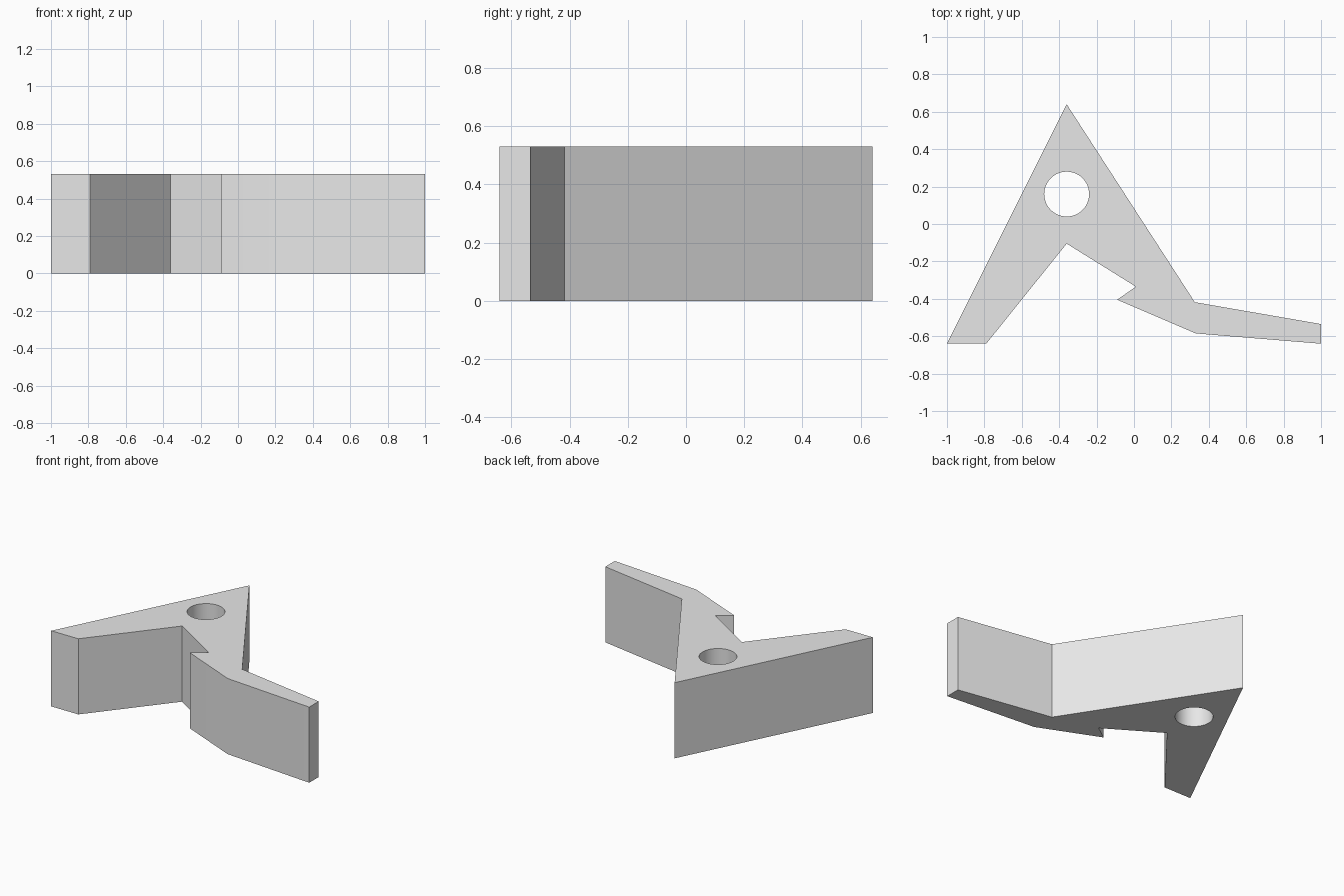
import bpy
import bmesh
from math import radians

old = bpy.data.objects.get("Cube")
if old:
    bpy.data.objects.remove(old, do_unlink=True)

HEIGHT = 0.53
OUTLINE = [(-1, -0.64), (-0.79, -0.64), (-0.36, -0.105), (0.01, -0.335),
           (-0.09, -0.405), (0.33, -0.585), (1, -0.64), (1, -0.535),
           (0.325, -0.418), (-0.36, 0.64)]
HOLE_CENTRE = (-0.36, 0.16)
HOLE_RADIUS = 0.12

grey = bpy.data.materials.new("light_grey")
grey.use_nodes = True
grey.diffuse_color = (0.8, 0.8, 0.8, 1)
grey.node_tree.nodes["Principled BSDF"].inputs["Base Color"].default_value = (0.8, 0.8, 0.8, 1)

# Angled bracket: extruded outline with a notch in its inner edge
bm = bmesh.new()
base = bm.faces.new([bm.verts.new((x, y, 0)) for x, y in OUTLINE])
top = bmesh.ops.extrude_face_region(bm, geom=[base], use_keep_orig=True)["geom"]
bmesh.ops.translate(bm, vec=(0, 0, HEIGHT),
                    verts=[v for v in top if isinstance(v, bmesh.types.BMVert)])
bmesh.ops.recalc_face_normals(bm, faces=bm.faces)
mesh = bpy.data.meshes.new("bracket")
bm.to_mesh(mesh)
bm.free()
mesh.materials.append(grey)
bracket = bpy.data.objects.new("bracket", mesh)
bpy.context.collection.objects.link(bracket)

# Round through hole
bpy.ops.mesh.primitive_cylinder_add(vertices=48, radius=HOLE_RADIUS, depth=HEIGHT * 2,
                                    location=(*HOLE_CENTRE, HEIGHT / 2))
cutter = bpy.context.object
cutter.name = "hole_cutter"
cutter.hide_render = True
cutter.data.materials.append(grey)

cut = bracket.modifiers.new("hole", "BOOLEAN")
cut.operation = "DIFFERENCE"
cut.solver = "EXACT"
cut.object = cutter

# Apply the cut and shade the hole smooth
bpy.ops.object.select_all(action="DESELECT")
bracket.select_set(True)
bpy.context.view_layer.objects.active = bracket
bpy.ops.object.modifier_apply(modifier=cut.name)
bpy.data.objects.remove(cutter, do_unlink=True)
bpy.ops.object.shade_smooth_by_angle(angle=radians(30))
